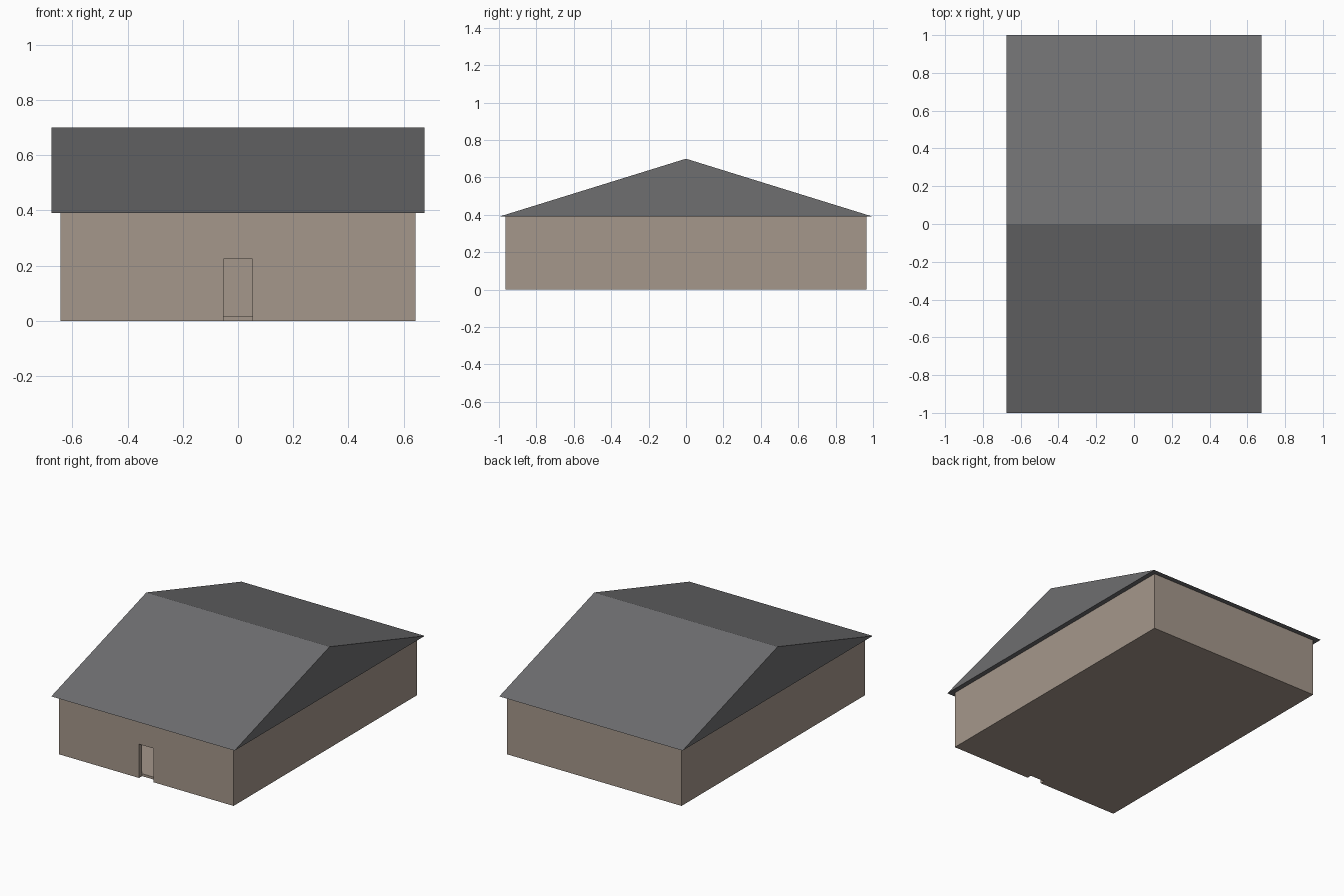
import bpy, bmesh

if "Cube" in bpy.data.objects:
    bpy.data.objects.remove(bpy.data.objects["Cube"])

W, D, H = 0.643, 0.965, 0.39      # wall half width, half depth, height
RX, RY, RIDGE = 0.675, 1.0, 0.70  # roof half width, half depth, ridge height
T, FLOOR = 0.032, 0.016           # wall and floor thickness


def material(name, rgb):
    m = bpy.data.materials.new(name)
    m.diffuse_color = (*rgb, 1)
    m.use_nodes = True
    m.node_tree.nodes["Principled BSDF"].inputs["Base Color"].default_value = m.diffuse_color
    return m


def prism(name, profile, x0, x1, mat):
    """Extrude a (y, z) profile along x."""
    bm = bmesh.new()
    face = bm.faces.new([bm.verts.new((x0, y, z)) for y, z in profile])
    ext = bmesh.ops.extrude_face_region(bm, geom=[face])
    moved = [v for v in ext["geom"] if isinstance(v, bmesh.types.BMVert)]
    bmesh.ops.translate(bm, verts=moved, vec=(x1 - x0, 0, 0))
    bmesh.ops.recalc_face_normals(bm, faces=bm.faces)
    me = bpy.data.meshes.new(name)
    bm.to_mesh(me)
    bm.free()
    me.materials.append(mat)
    ob = bpy.data.objects.new(name, me)
    bpy.context.collection.objects.link(ob)
    return ob


def box(name, x, y0, y1, z0, z1, mat):
    return prism(name, [(y0, z0), (y1, z0), (y1, z1), (y0, z1)], -x, x, mat)


def cut(target, cutter):
    mod = target.modifiers.new(cutter.name, "BOOLEAN")
    mod.operation = "DIFFERENCE"
    mod.solver = "EXACT"
    mod.object = cutter
    cutter.hide_render = True
    cutter.display_type = "WIRE"


beige = material("warm beige wall", (0.376, 0.309, 0.258))
grey = material("dark grey roof", (0.156, 0.156, 0.162))

# hollow walls with a floor and a doorway
walls = box("walls", W, -D, D, 0, H, beige)
cut(walls, box("room_cutter", W - T, -D + T, D - T, FLOOR, H + 0.1, beige))
cut(walls, box("door_cutter", 0.053, -D - 0.1, -D + T, -0.1, 0.225, beige))

# apply the cuts, then remove the cutters
bpy.context.view_layer.update()
deps = bpy.context.evaluated_depsgraph_get()
cut_mesh = bpy.data.meshes.new_from_object(walls.evaluated_get(deps))
walls.modifiers.clear()
walls.data = cut_mesh
for name in ("room_cutter", "door_cutter"):
    bpy.data.objects.remove(bpy.data.objects[name])

# gable roof, ridge along x
prism("roof", [(-RY, H), (RY, H), (0, RIDGE)], -RX, RX, grey)
